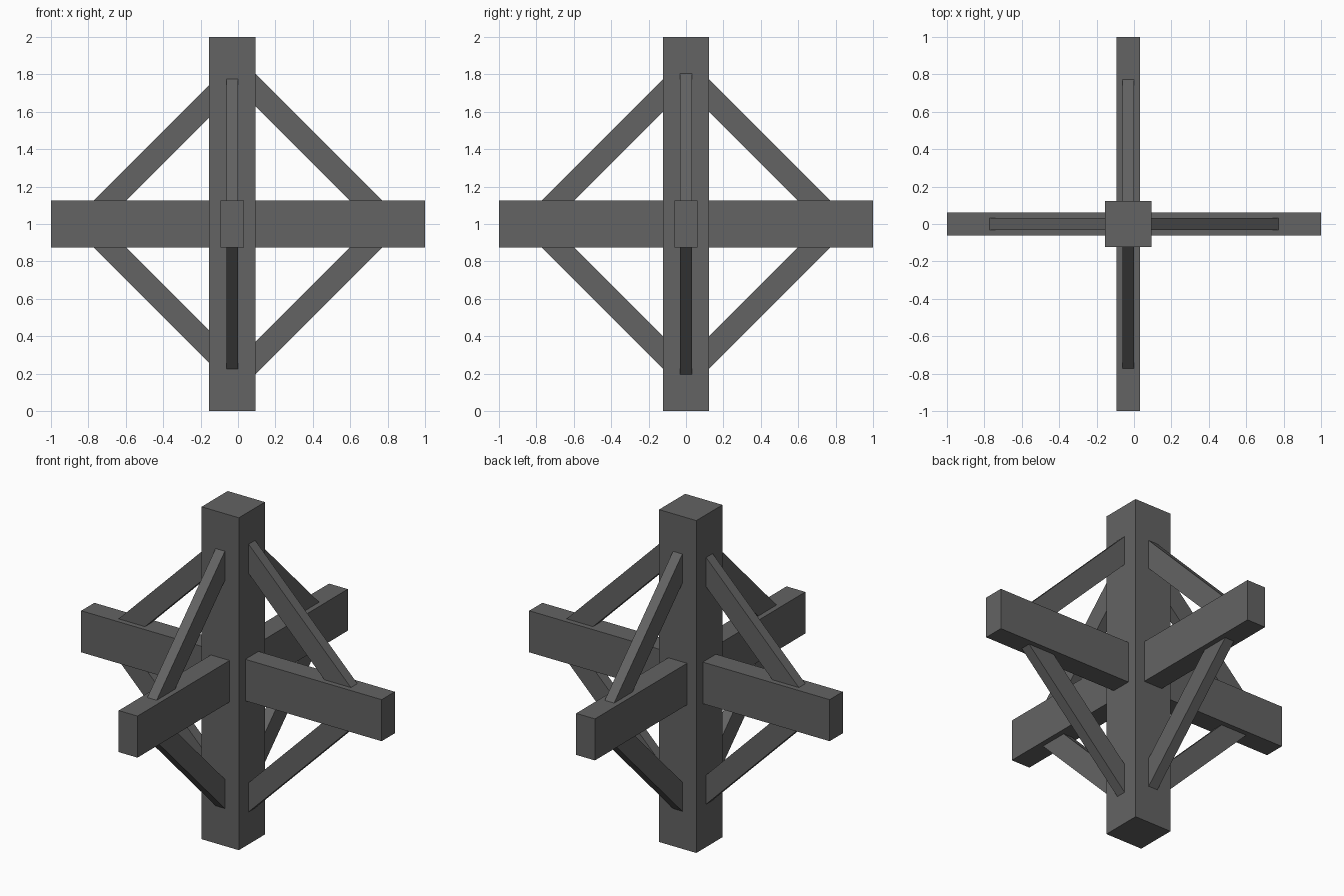
import bpy, bmesh
from mathutils import Vector

if "Cube" in bpy.data.objects:
    bpy.data.objects.remove(bpy.data.objects["Cube"])

GREY = (0.125, 0.125, 0.125, 1)
mat = bpy.data.materials.new("dark grey")
mat.use_nodes = True
mat.diffuse_color = GREY
bsdf = mat.node_tree.nodes["Principled BSDF"]
bsdf.inputs["Base Color"].default_value = GREY
bsdf.inputs["Roughness"].default_value = 0.8

POST_X = -0.0315    # the post and the y beam sit slightly off centre
POST_HALF = 0.124
BEAM_HALF = 0.125   # half height of the horizontal beams
OUTER, INNER = 0.898, 0.722   # brace edges: distance out + height from centre
EMBED = 0.03        # how far the brace ends sink into the timbers


def finish(name, bm):
    bmesh.ops.recalc_face_normals(bm, faces=bm.faces)
    mesh = bpy.data.meshes.new(name)
    bm.to_mesh(mesh)
    bm.free()
    mesh.materials.append(mat)
    bpy.context.collection.objects.link(bpy.data.objects.new(name, mesh))


def beam(name, centre, size):
    bm = bmesh.new()
    bmesh.ops.create_cube(bm, size=1)
    bmesh.ops.scale(bm, vec=size, verts=bm.verts)
    bmesh.ops.translate(bm, vec=centre, verts=bm.verts)
    finish(name, bm)


def brace(name, axis, side, up):
    """45 degree strut from the post to a beam, its ends cut parallel to them."""
    face = POST_HALF + (side * POST_X if axis == "x" else 0)
    near, low = face - EMBED, BEAM_HALF - EMBED
    profile = [(near, OUTER - near), (OUTER - low, low),
               (INNER - low, low), (near, INNER - near)]
    bm = bmesh.new()
    rings = []
    for w in (-0.031, 0.031):
        ring = []
        for out, h in profile:
            z = 1 + up * h
            co = (side * out, w, z) if axis == "x" else (POST_X + w, side * out, z)
            ring.append(bm.verts.new(Vector(co)))
        bm.faces.new(ring)
        rings.append(ring)
    for i in range(4):
        j = (i + 1) % 4
        bm.faces.new((rings[0][i], rings[0][j], rings[1][j], rings[1][i]))
    finish(name, bm)


# Upright post and the two crossing beams
beam("post", (POST_X, 0, 1), (2 * POST_HALF, 2 * POST_HALF, 2))
beam("side_beam", (0, 0, 1), (2, 0.125, 2 * BEAM_HALF))
beam("front_back_beam", (POST_X, 0, 1), (0.125, 2, 2 * BEAM_HALF))

# Eight diagonal braces
SIDES = {("x", 1): "left", ("x", -1): "right", ("y", -1): "front", ("y", 1): "back"}
for (axis, side), label in SIDES.items():
    for up, level in ((1, "upper"), (-1, "lower")):
        brace(f"{level}_{label}_brace", axis, side, up)
